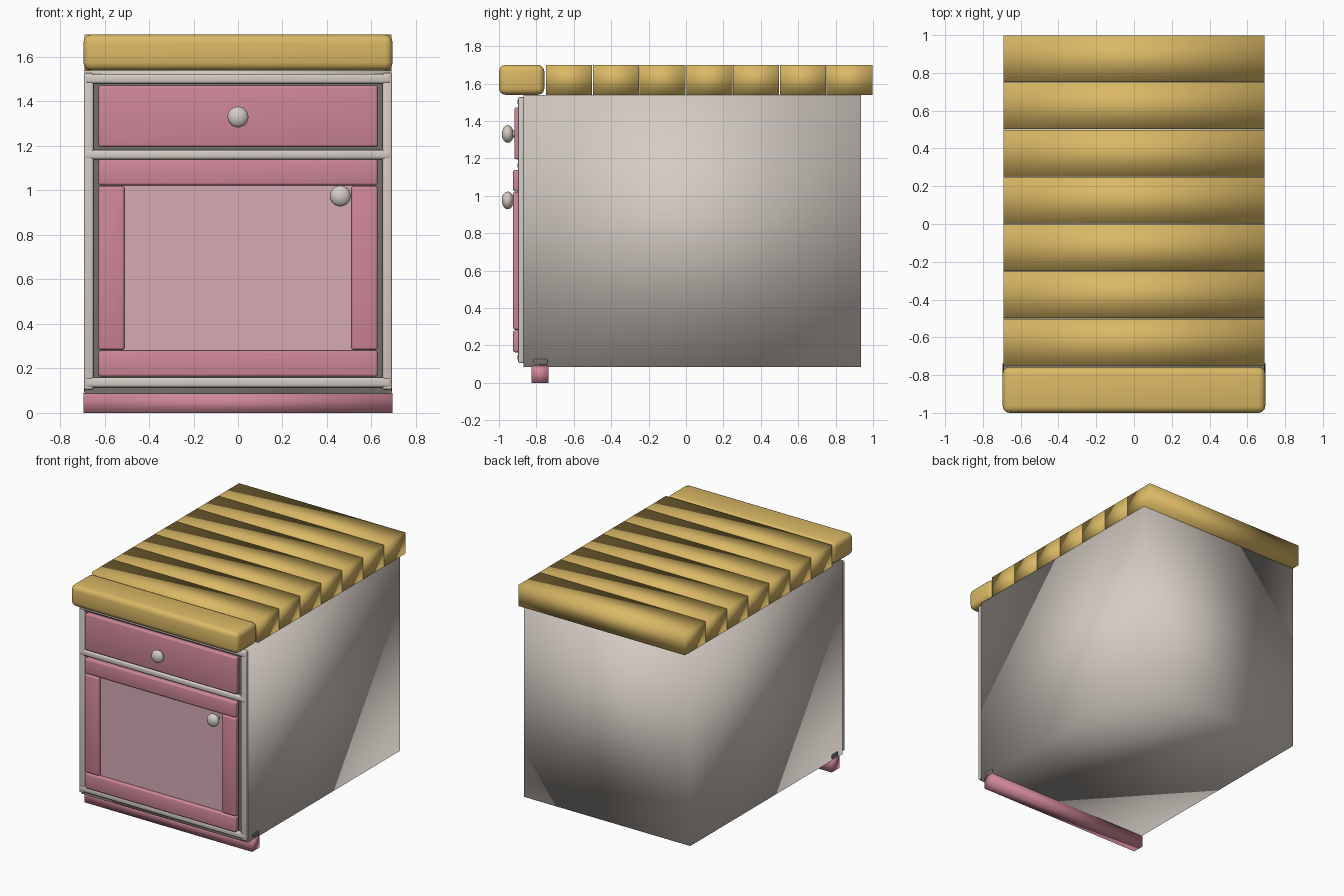
import bpy
import math

cube = bpy.data.objects.get("Cube")
if cube:
    bpy.data.objects.remove(cube, do_unlink=True)


def material(name, rgb):
    m = bpy.data.materials.new(name)
    m.use_nodes = True
    colour = (*rgb, 1)
    m.diffuse_color = colour
    bsdf = m.node_tree.nodes["Principled BSDF"]
    bsdf.inputs["Base Color"].default_value = colour
    bsdf.inputs["Roughness"].default_value = 0.6
    return m


WOOD = material("golden wood", (0.70, 0.48, 0.13))
GREY = material("warm grey", (0.66, 0.60, 0.55))
PINK = material("rose pink", (0.62, 0.24, 0.31))
PALE = material("pale pink", (0.67, 0.40, 0.46))
DARK = material("dark grey", (0.17, 0.16, 0.15))


def box(name, xs, ys, zs, mat, bevel=0, smooth=False):
    """Box between pairs of limits, optionally with rounded edges."""
    spans = (xs, ys, zs)
    bpy.ops.mesh.primitive_cube_add(size=1, location=[(a + b) / 2 for a, b in spans])
    ob = bpy.context.object
    ob.name = name
    ob.scale = [b - a for a, b in spans]
    bpy.ops.object.transform_apply(location=False, rotation=False, scale=True)
    ob.data.materials.append(mat)
    if bevel:
        mod = ob.modifiers.new("rounded edges", 'BEVEL')
        mod.width = bevel
        mod.segments = 3
        bpy.ops.object.modifier_apply(modifier=mod.name)
    if smooth or bevel:
        bpy.ops.object.shade_smooth()
    return ob


def knob(name, x, z):
    """Flattened round knob on a short neck."""
    bpy.ops.mesh.primitive_uv_sphere_add(segments=24, ring_count=12, radius=0.047, location=(x, -0.953, z))
    ob = bpy.context.object
    ob.name = name
    ob.scale.y = 0.68
    ob.data.materials.append(GREY)
    bpy.ops.object.shade_smooth()
    bpy.ops.mesh.primitive_cylinder_add(vertices=16, radius=0.018, depth=0.05,
                                        location=(x, -0.92, z), rotation=(math.pi / 2, 0, 0))
    neck = bpy.context.object
    neck.name = name + "_neck"
    neck.data.materials.append(GREY)
    bpy.ops.object.shade_smooth_by_angle()


HALF = 0.69
FRONT = (-0.925, -0.88)   # depth of drawer and door boards
FRAME = (-0.897, -0.865)  # depth of the face frame

# Carcass and kick board
box("cabinet_body", (-HALF, HALF), (-0.87, 0.935), (0.085, 1.54), GREY, smooth=True)
box("front_recess", (-0.65, 0.65), (-0.876, -0.87), (0.12, 1.52), DARK)
box("kick_board", (-0.695, 0.695), (-0.825, -0.735), (0, 0.09), PINK, smooth=True)
box("kick_board_cap", (-0.693, 0.693), (-0.82, -0.737), (0.09, 0.133), DARK, 0.012)

# Worktop planks, the front one rounded
box("front_plank", (-0.695, 0.695), (-1, -0.757), (1.54, 1.70), WOOD, 0.035)
for i in range(7):
    y = -0.75 + i * 0.25
    box(f"plank_{i + 1}", (-HALF, HALF), (y + 0.002, y + 0.248), (1.54, 1.70), WOOD, smooth=True)

# Face frame
for side, s in (("left", 1), ("right", -1)):
    box(f"{side}_frame_stile", sorted((s * 0.65, s * 0.692)), FRAME, (0.105, 1.527), GREY, 0.008)
for name, low, high in (("top", 1.48, 1.523), ("middle", 1.14, 1.182), ("bottom", 0.115, 0.16)):
    box(f"{name}_frame_rail", (-0.688, 0.688), (-0.9, -0.865), (low, high), GREY, 0.012)

# Drawer
box("drawer_front", (-0.628, 0.628), (-0.918, -0.875), (1.195, 1.472), PINK, 0.012)
knob("drawer_knob", 0, 1.33)

# Door
box("door_panel", (-0.52, 0.52), (-0.9, -0.875), (0.27, 1.03), PALE)
box("door_top_rail", (-0.628, 0.628), FRONT, (1.023, 1.139), PINK, 0.012)
box("door_bottom_rail", (-0.628, 0.628), FRONT, (0.163, 0.28), PINK, 0.012)
for side, s in (("left", 1), ("right", -1)):
    box(f"{side}_door_stile", sorted((s * 0.51, s * 0.628)), FRONT, (0.283, 1.02), PINK, 0.012)
knob("door_knob", 0.46, 0.975)
